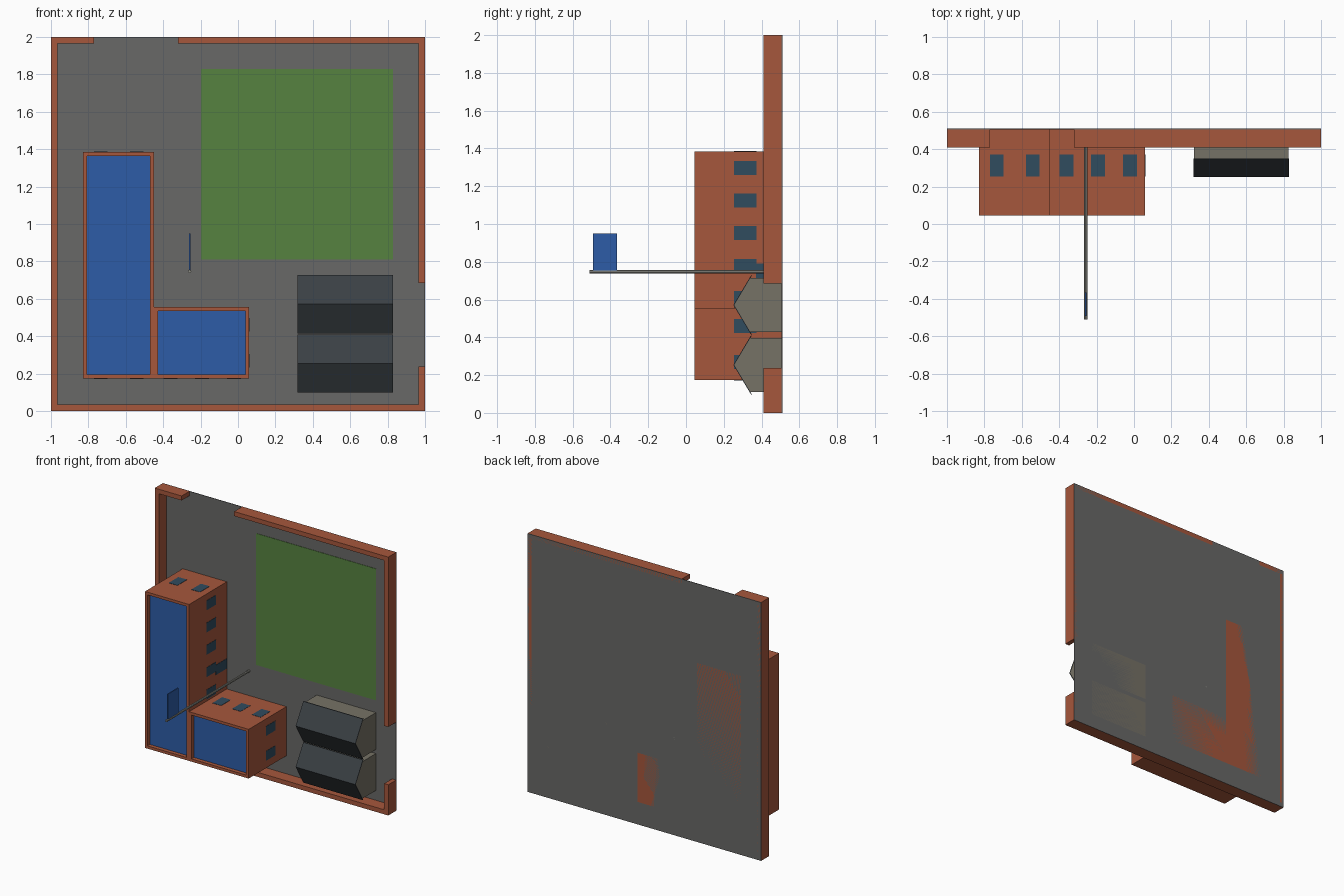
import bpy, bmesh
from mathutils import Vector

if "Cube" in bpy.data.objects:
    bpy.data.objects.remove(bpy.data.objects["Cube"])


def material(name, rgb):
    m = bpy.data.materials.new(name)
    m.diffuse_color = (*rgb, 1)
    m.use_nodes = True
    m.node_tree.nodes["Principled BSDF"].inputs["Base Color"].default_value = m.diffuse_color
    return m


BRICK = material("brick", (0.38, 0.095, 0.045))
ASPHALT = material("asphalt", (0.14, 0.14, 0.135))
GRASS = material("grass", (0.093, 0.223, 0.051))
BLUE = material("blue", (0.026, 0.107, 0.39))
GLASS = material("glass", (0.03, 0.072, 0.114))
STONE = material("stone", (0.18, 0.168, 0.133))
SLATE = material("slate", (0.042, 0.051, 0.058))
METAL = material("metal", (0.27, 0.27, 0.24))

BACK = 0.51   # ground level: the scene lies on its back, "up" is -y


def finish(name, bm, *mats):
    bmesh.ops.recalc_face_normals(bm, faces=bm.faces)
    me = bpy.data.meshes.new(name)
    bm.to_mesh(me)
    bm.free()
    for m in mats:
        me.materials.append(m)
    ob = bpy.data.objects.new(name, me)
    bpy.context.collection.objects.link(ob)
    return ob


def box_bm(x, y, z):
    bm = bmesh.new()
    bmesh.ops.create_cube(bm, size=1)
    for v in bm.verts:
        v.co = Vector([a[0] if c < 0 else a[1] for c, a in zip(v.co, (x, y, z))])
    return bm


def box(name, x, y, z, mat):
    return finish(name, box_bm(x, y, z), mat)


def prism(name, profile, x, mat):
    """Extrude a (y, z) profile along x."""
    bm = bmesh.new()
    face = bm.faces.new([bm.verts.new((x[0], py, pz)) for py, pz in profile])
    ext = bmesh.ops.extrude_face_region(bm, geom=[face])["geom"]
    bmesh.ops.translate(bm, vec=(x[1] - x[0], 0, 0),
                        verts=[g for g in ext if isinstance(g, bmesh.types.BMVert)])
    return finish(name, bm, mat)


def building(name, x, z):
    """Brick block whose flat roof is sunk behind a parapet."""
    bm = box_bm(x, (0.045, BACK), z)
    bm.normal_update()
    roof = min(bm.faces, key=lambda f: f.calc_center_median().y)
    bmesh.ops.inset_region(bm, faces=[roof], thickness=0.03)
    new = bmesh.ops.extrude_discrete_faces(bm, faces=[roof])["faces"][0]
    bmesh.ops.translate(bm, vec=(0, 0.03, 0), verts=new.verts)
    new.material_index = 1
    return finish(name, bm, BRICK, BLUE)


# Ground and lawn
box("ground", (-1, 1), (0.506, BACK), (0, 2), ASPHALT)
box("lawn", (-0.197, 0.829), (0.503, 0.507), (0.81, 1.828), GRASS)

# Perimeter wall with two gateways
T = 0.035
for name, x, z in [("wall_bottom", (-1, 1), (0, T)),
                   ("wall_left", (-1, -1 + T), (T, 2 - T)),
                   ("wall_top_left", (-1, -0.77), (2 - T, 2)),
                   ("wall_top_right", (-0.32, 1), (2 - T, 2)),
                   ("wall_right_lower", (1 - T, 1), (T, 0.238)),
                   ("wall_right_upper", (1 - T, 1), (0.685, 2 - T))]:
    box(name, x, (0.41, BACK), z, BRICK)

# L-shaped main building
X0, X1, X2 = -0.828, -0.45, 0.06
Z0, Z1, Z2 = 0.174, 0.555, 1.385
building("long_wing", (X0, X1), (Z0, Z2))
building("short_wing", (X1, X2), (Z0, Z1))

# Windows: positions along x for the z-facing walls, along z for the x-facing walls
WIN_Y, H, E = (0.255, 0.372), 0.037, 0.002
cols = [-0.734, -0.541, -0.36, -0.192, -0.022]
rows = [0.269, 0.461, 0.607, 0.779, 0.952, 1.125, 1.297]
for i, c in enumerate(cols):
    top = Z2 if c < X1 else Z1
    box(f"window_top_{i}", (c - H, c + H), WIN_Y, (top - E, top + E), GLASS)
    box(f"window_bottom_{i}", (c - H, c + H), WIN_Y, (Z0 - E, Z0 + E), GLASS)
for i, c in enumerate(rows):
    side = X1 if c > Z1 else X2
    box(f"window_right_{i}", (side - E, side + E), WIN_Y, (c - H, c + H), GLASS)
    box(f"window_left_{i}", (X0 - E, X0 + E), WIN_Y, (c - H, c + H), GLASS)
box("door", (X1 - E, X1 + E), (0.37, BACK), (0.715, 0.792), GLASS)

# Two sheds with pitched roofs
for i, c in enumerate((0.254, 0.571)):
    prism(f"shed_{i}", [(BACK, c - 0.143), (0.341, c - 0.143), (0.256, c),
                        (0.341, c + 0.143), (BACK, c + 0.143)], (0.32, 0.827), STONE)
    prism(f"shed_roof_{i}", [(0.251, c), (0.344, c - 0.156), (0.349, c - 0.156), (0.256, c),
                             (0.349, c + 0.156), (0.344, c + 0.156)], (0.318, 0.829), SLATE)

# Flagpole and flag
bpy.ops.mesh.primitive_cylinder_add(vertices=8, radius=0.009, depth=1.02,
                                    location=(-0.258, 0, 0.747), rotation=(1.5707963, 0, 0))
pole = bpy.context.object
pole.name = "flagpole"
pole.data.materials.append(METAL)
box("flag", (-0.262, -0.254), (-0.492, -0.365), (0.75, 0.949), BLUE)
